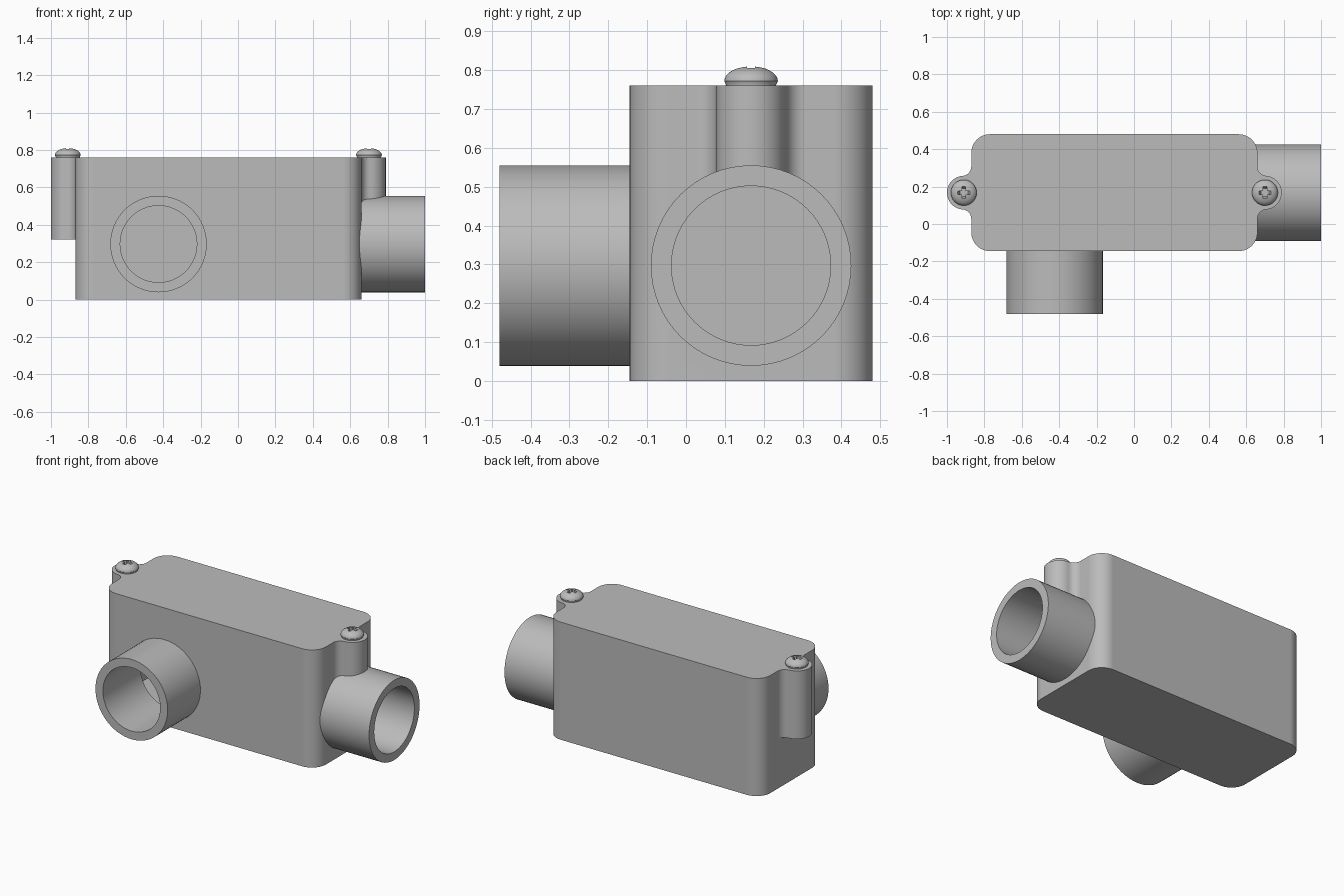
import bpy, bmesh
from math import sin, cos, pi, sqrt, atan2
from mathutils import Matrix, Vector

cube = bpy.data.objects.get("Cube")
if cube:
    bpy.data.objects.remove(cube)

grey = bpy.data.materials.new("light grey metal")
grey.use_nodes = True
grey.diffuse_color = (0.5, 0.5, 0.5, 1)
grey.node_tree.nodes["Principled BSDF"].inputs["Base Color"].default_value = (0.5, 0.5, 0.5, 1)

LEFT, RIGHT, FRONT, BACK, TOP = -0.87, 0.66, -0.145, 0.48, 0.76
MID_Y = (FRONT + BACK) / 2
WALL = 0.05
HUB_X, HUB_Z, HUB_R, BORE_R = -0.425, 0.297, 0.258, 0.205
LUG_R, LUG_OUT, FILLET = 0.09, 0.04, 0.05


def arc(cx, cy, r, a0, a1, n=12):
    return [(cx + r * cos(a0 + (a1 - a0) * i / n), cy + r * sin(a0 + (a1 - a0) * i / n))
            for i in range(n + 1)]


def make_object(name, bm):
    bmesh.ops.recalc_face_normals(bm, faces=bm.faces[:])
    mesh = bpy.data.meshes.new(name)
    bm.to_mesh(mesh)
    bm.free()
    mesh.materials.append(grey)
    obj = bpy.data.objects.new(name, mesh)
    bpy.context.collection.objects.link(obj)
    return obj


def prism(name, outline, z0, z1):
    bm = bmesh.new()
    face = bm.faces.new([bm.verts.new((x, y, z0)) for x, y in outline])
    new = bmesh.ops.extrude_face_region(bm, geom=[face])["geom"]
    bmesh.ops.translate(bm, vec=(0, 0, z1 - z0),
                        verts=[g for g in new if isinstance(g, bmesh.types.BMVert)])
    return make_object(name, bm)


def lathe(name, profile, matrix, closed, steps=64):
    """Spin a radius/height profile around z, then place it."""
    bm = bmesh.new()
    verts = [bm.verts.new((r, 0, z)) for r, z in profile]
    pairs = list(zip(verts, verts[1:] + verts[:1])) if closed else list(zip(verts, verts[1:]))
    edges = [bm.edges.new(p) for p in pairs]
    bmesh.ops.spin(bm, geom=verts + edges, axis=(0, 0, 1), cent=(0, 0, 0),
                   angle=2 * pi, steps=steps)
    bmesh.ops.remove_doubles(bm, verts=bm.verts[:], dist=1e-5)
    bmesh.ops.transform(bm, matrix=matrix, verts=bm.verts[:])
    return make_object(name, bm)


def combine(obj, other, operation):
    mod = obj.modifiers.new("combine", "BOOLEAN")
    mod.operation, mod.solver, mod.object = operation, "EXACT", other
    bpy.context.view_layer.objects.active = obj
    bpy.ops.object.modifier_apply(modifier=mod.name)
    bpy.data.objects.remove(other)


def smooth(obj):
    bpy.ops.object.select_all(action="DESELECT")
    obj.select_set(True)
    bpy.context.view_layer.objects.active = obj
    bpy.ops.object.shade_smooth_by_angle(angle=0.6)
    obj.modifiers.new("flat faces stay flat", "WEIGHTED_NORMAL").keep_sharp = True


def rounded_box(name, inset, radius, z0, z1):
    x0, x1 = LEFT + inset + radius, RIGHT - inset - radius
    y0, y1 = FRONT + inset + radius, BACK - inset - radius
    outline = []
    for i, (x, y) in enumerate([(x1, y1), (x0, y1), (x0, y0), (x1, y0)]):
        outline += arc(x, y, radius, i * pi / 2, (i + 1) * pi / 2)
    return prism(name, outline, z0, z1)


def lug(name, wall_x, side, bottom):
    """Screw boss with concave fillets flowing into the end wall."""
    dx = FILLET - LUG_OUT
    dy = sqrt((LUG_R + FILLET) ** 2 - dx ** 2)
    t = atan2(dy, dx)
    half = [(-0.03, dy)] + arc(FILLET, dy, FILLET, -pi, t - pi, 8)[::1]
    # the fillet runs from the wall to its tangent point on the boss
    half += arc(LUG_OUT, 0, LUG_R, t, 0, 14)[1:]
    outline = half + [(x, -y) for x, y in reversed(half[:-1])]
    return prism(name, [(wall_x + side * x, MID_Y + y) for x, y in outline], bottom, TOP)


# Hollow housing with its two screw bosses
housing = rounded_box("housing", 0, 0.1, 0, TOP)
combine(housing, lug("left_boss", RIGHT, 1, 0.51), "UNION")
combine(housing, lug("right_boss", LEFT, -1, 0.32), "UNION")
combine(housing, rounded_box("cavity", WALL, 0.05, WALL, TOP - WALL), "DIFFERENCE")

# Pipe hubs: tubes that pass through the housing wall
to_front = Matrix.Translation((HUB_X, 0, HUB_Z)) @ Matrix.Rotation(pi / 2, 4, "X")
to_side = Matrix.Translation((0, MID_Y, HUB_Z)) @ Matrix.Rotation(pi / 2, 4, "Y")
for name, place, start, end in [("front_hub", to_front, -FRONT - WALL, 0.48),
                                ("side_hub", to_side, RIGHT - WALL, 1.0)]:
    middle = (HUB_R + BORE_R) / 2
    hole = lathe("hole", [(0, start - 0.03), (middle, start - 0.03),
                          (middle, start + 0.08), (0, start + 0.08)], place, False)
    combine(housing, hole, "DIFFERENCE")
    smooth(lathe(name, [(BORE_R, start), (HUB_R, start), (HUB_R, end), (BORE_R, end)],
                 place, True))
smooth(housing)

# Domed screws with a cross recess
for name, x in [("left_screw", RIGHT + LUG_OUT), ("right_screw", LEFT - LUG_OUT)]:
    dome = [(0.069 * cos(a * pi / 16), 0.012 + 0.038 * sin(a * pi / 16)) for a in range(8)]
    place = Matrix.Translation((x, MID_Y, TOP))
    screw = lathe(name, [(0, -0.02), (0.064, -0.02), (0.064, 0.002)] + dome + [(0, 0.05)],
                  place, False, 48)
    for angle in (0, pi / 2):
        bm = bmesh.new()
        bmesh.ops.create_cube(bm, size=1)
        for v in bm.verts:
            taper = 1.0 if v.co.z > 0 else 0.5
            v.co = Vector((v.co.x * 0.086 * taper, v.co.y * 0.02, 0.045 + v.co.z * 0.05))
        bmesh.ops.transform(bm, matrix=place @ Matrix.Rotation(angle, 4, "Z"), verts=bm.verts[:])
        combine(screw, make_object("recess", bm), "DIFFERENCE")
    smooth(screw)
